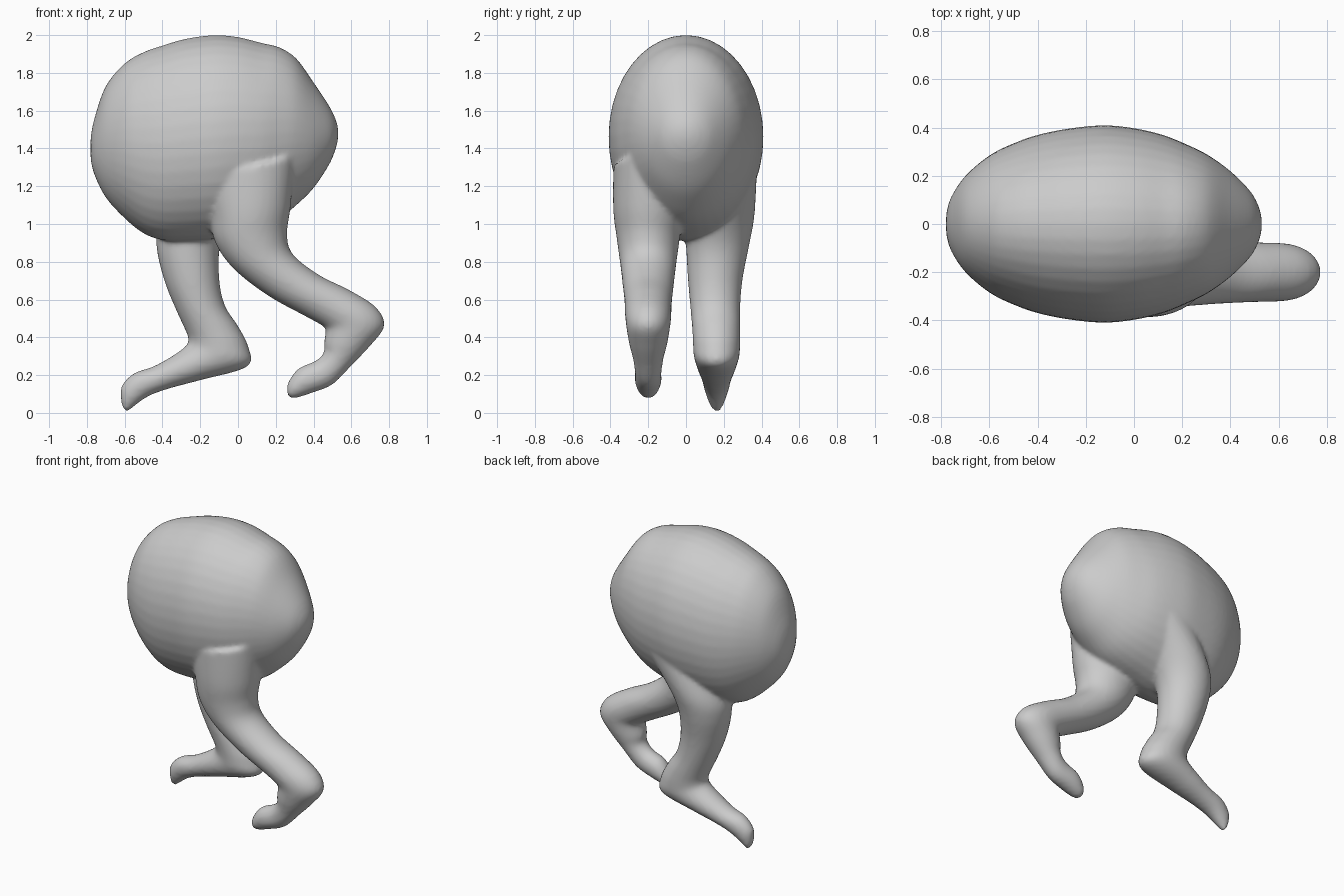
import bpy, math
from mathutils import Vector

if "Cube" in bpy.data.objects:
    bpy.data.objects.remove(bpy.data.objects["Cube"])


def spline(p0, p1, p2, p3, t):
    return [0.5 * (2 * b + (c - a) * t + (2 * a - 5 * b + 4 * c - d) * t * t
                   + (3 * b - a - 3 * c + d) * t ** 3)
            for a, b, c, d in zip(p0, p1, p2, p3)]


def loft(name, stations, steps=5, sides=40):
    """Station = (ax, az, bx, bz, y, half_width): two outline points, then depth."""
    n = len(stations)
    dense = []
    for i in range(n - 1):
        quad = [stations[max(0, min(n - 1, i + k))] for k in (-1, 0, 1, 2)]
        dense += [spline(*quad, s / steps) for s in range(steps)]
    dense.append(stations[-1])
    verts, faces = [], []
    for ax, az, bx, bz, y, w in dense:
        mid = Vector(((ax + bx) / 2, y, (az + bz) / 2))
        half = Vector(((bx - ax) / 2, 0, (bz - az) / 2))
        for k in range(sides):
            a = 2 * math.pi * k / sides
            verts.append(mid + half * math.cos(a) + Vector((0, w * math.sin(a), 0)))
    for r in range(len(dense) - 1):
        for k in range(sides):
            m = (k + 1) % sides
            faces.append((r * sides + k, r * sides + m,
                          (r + 1) * sides + m, (r + 1) * sides + k))
    last = (len(dense) - 1) * sides
    faces.append(tuple(reversed(range(sides))))
    faces.append(tuple(range(last, last + sides)))
    mesh = bpy.data.meshes.new(name)
    mesh.from_pydata(verts, [], faces)
    obj = bpy.data.objects.new(name, mesh)
    bpy.context.collection.objects.link(obj)
    bpy.context.view_layer.objects.active = obj
    obj.select_set(True)
    bpy.ops.object.mode_set(mode='EDIT')
    bpy.ops.mesh.select_all(action='SELECT')
    bpy.ops.mesh.normals_make_consistent(inside=False)
    bpy.ops.object.mode_set(mode='OBJECT')
    obj.select_set(False)
    return obj


# egg-shaped body: x, bottom, top, half width
profile = [(-.78, 1.34, 1.46, .04), (-.76, 1.26, 1.56, .11), (-.70, 1.14, 1.73, .20),
           (-.6, 1.03, 1.85, .285), (-.5, .95, 1.91, .335), (-.4, .915, 1.945, .37),
           (-.28, .91, 1.98, .395), (-.13, .92, 2.0, .41), (0, .95, 1.99, .398),
           (.12, .985, 1.96, .37), (.22, 1.03, 1.935, .33), (.31, 1.10, 1.875, .285),
           (.4, 1.19, 1.75, .22), (.48, 1.31, 1.63, .14), (.515, 1.39, 1.56, .08),
           (.53, 1.45, 1.51, .03)]
body = loft("body", [(x, b, x, t, 0, w) for x, b, t, w in profile])

# leg swung forward, on the front side
front_leg = loft("forward_leg", [
    (-.18, 1.24, .30, 1.36, -.22, .165), (-.15, 1.05, .28, 1.1, -.2, .185),
    (-.12, .9, .26, .95, -.2, .167), (-.02, .76, .29, .84, -.2, .15),
    (.16, .62, .43, .73, -.2, .135), (.36, .51, .59, .65, -.2, .125),
    (.45, .46, .73, .56, -.2, .122), (.465, .44, .775, .46, -.2, .115),
    (.455, .37, .70, .355, -.2, .1), (.455, .32, .60, .25, -.2, .08),
    (.41, .275, .5, .15, -.2, .07), (.32, .235, .39, .105, -.2, .07),
    (.265, .16, .31, .08, -.2, .05), (.26, .11, .27, .08, -.2, .025)])

# leg swung backward, on the rear side
back_leg = loft("backward_leg", [
    (-.32, 1.2, .18, 1.31, .2, .175), (-.42, 1.0, .0, 1.08, .175, .187),
    (-.43, .87, -.09, .9, .167, .167), (-.39, .7, -.1, .72, .155, .145),
    (-.33, .55, -.07, .57, .155, .132), (-.275, .43, 0, .46, .16, .127),
    (-.263, .39, .055, .35, .162, .125), (-.275, .355, .05, .245, .162, .12),
    (-.35, .3, -.2, .173, .162, .1), (-.45, .245, -.36, .13, .162, .08),
    (-.55, .21, -.47, .09, .162, .07), (-.617, .14, -.55, .035, .162, .05),
    (-.617, .045, -.59, .0, .162, .025)])

# fuse body and legs into one soft skin
for o in (body, front_leg, back_leg):
    o.select_set(True)
bpy.context.view_layer.objects.active = body
bpy.ops.object.join()
body.name = "body_with_legs"
skin = body.modifiers.new("skin", 'REMESH')
skin.mode = 'VOXEL'
skin.voxel_size = 0.014
skin.use_smooth_shade = True
soft = body.modifiers.new("soften", 'SMOOTH')
soft.factor = 0.5
soft.iterations = 6
